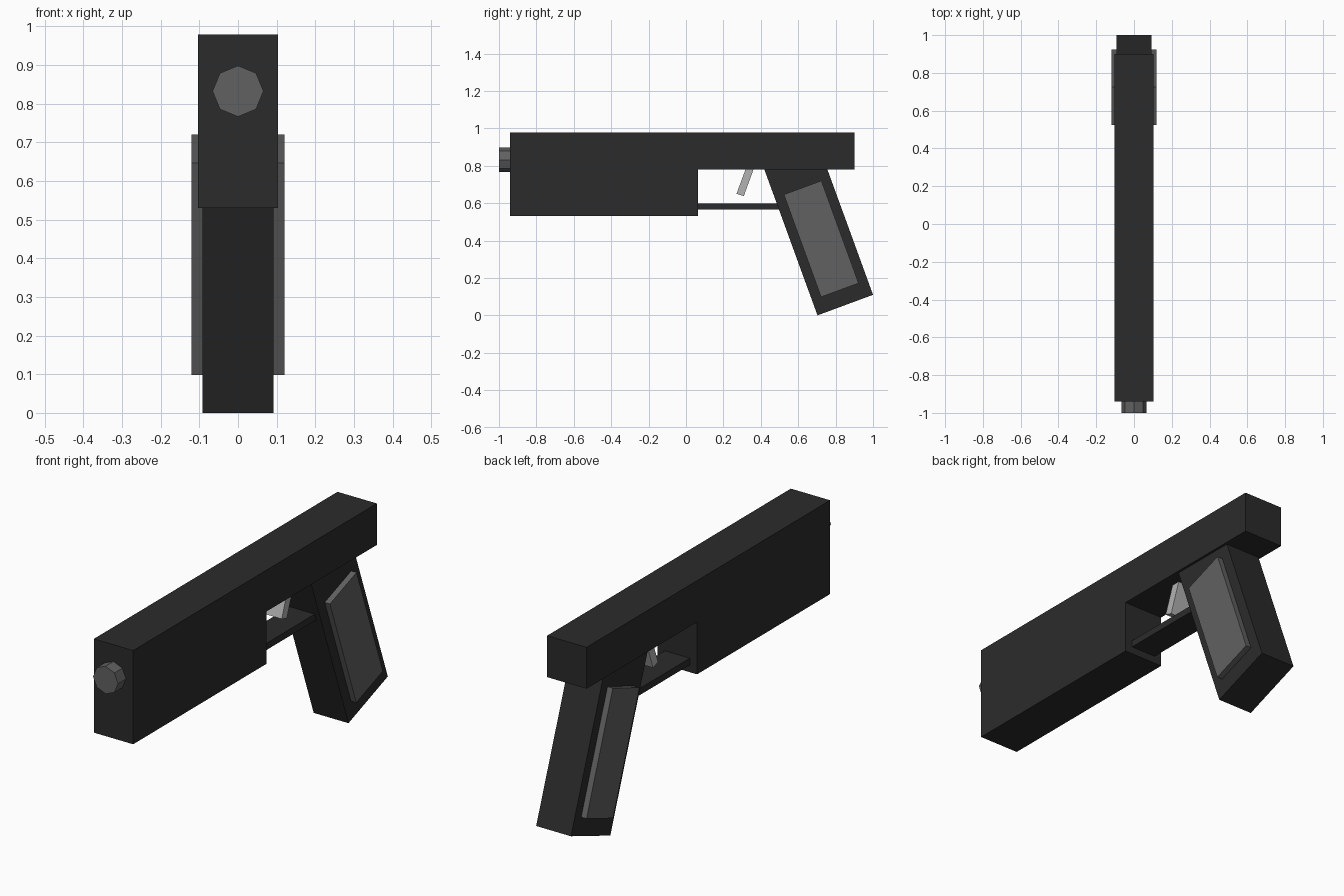
import bpy, math

if "Cube" in bpy.data.objects:
    bpy.data.objects.remove(bpy.data.objects["Cube"])


def material(name, v):
    m = bpy.data.materials.new(name)
    m.diffuse_color = (v, v, v, 1)
    m.use_nodes = True
    m.node_tree.nodes["Principled BSDF"].inputs["Base Color"].default_value = m.diffuse_color
    return m


dark = material("dark", 0.024)
mid = material("mid_grey", 0.12)
light = material("light_grey", 0.45)


def extrude_profile(name, pts, half, mat):
    """Side profile (y, z), counter-clockwise seen from +x, extruded to +-half in x."""
    n = len(pts)
    verts = [(s * half, y, z) for s in (-1, 1) for y, z in pts]
    faces = [tuple(range(n))[::-1], tuple(range(n, 2 * n))]
    faces += [(i, (i + 1) % n, n + (i + 1) % n, n + i) for i in range(n)]
    mesh = bpy.data.meshes.new(name)
    mesh.from_pydata(verts, [], faces)
    mesh.materials.append(mat)
    ob = bpy.data.objects.new(name, mesh)
    bpy.context.collection.objects.link(ob)
    return ob


# Upper body with deep front block
extrude_profile("body", [(-0.94, 0.53), (0.065, 0.53), (0.065, 0.78), (0.9, 0.78),
                         (0.9, 0.978), (-0.94, 0.978)], 0.104, dark)

# Raked handle and its raised side panels
extrude_profile("handle", [(0.703, 0.0), (1.0, 0.11), (0.756, 0.78), (0.419, 0.78)], 0.092, dark)
panel = [(0.722, 0.098), (0.923, 0.172), (0.724, 0.72), (0.523, 0.646)]
for side, name in ((1, "right_panel"), (-1, "left_panel")):
    ob = extrude_profile(name, panel, 0.014, mid)
    ob.location.x = side * 0.106

# Guard bar and lever
extrude_profile("guard_bar", [(0.065, 0.565), (0.506, 0.565), (0.494, 0.597), (0.065, 0.597)], 0.066, dark)
extrude_profile("lever", [(0.27, 0.65), (0.309, 0.638), (0.361, 0.78), (0.318, 0.78)], 0.042, light)

# Octagonal muzzle
bpy.ops.mesh.primitive_cylinder_add(vertices=8, radius=0.066, depth=0.07,
                                    location=(0, -0.965, 0.832), rotation=(math.pi / 2, 0, 0))
muzzle = bpy.context.object
muzzle.name = "muzzle"
muzzle.data.materials.append(mid)
